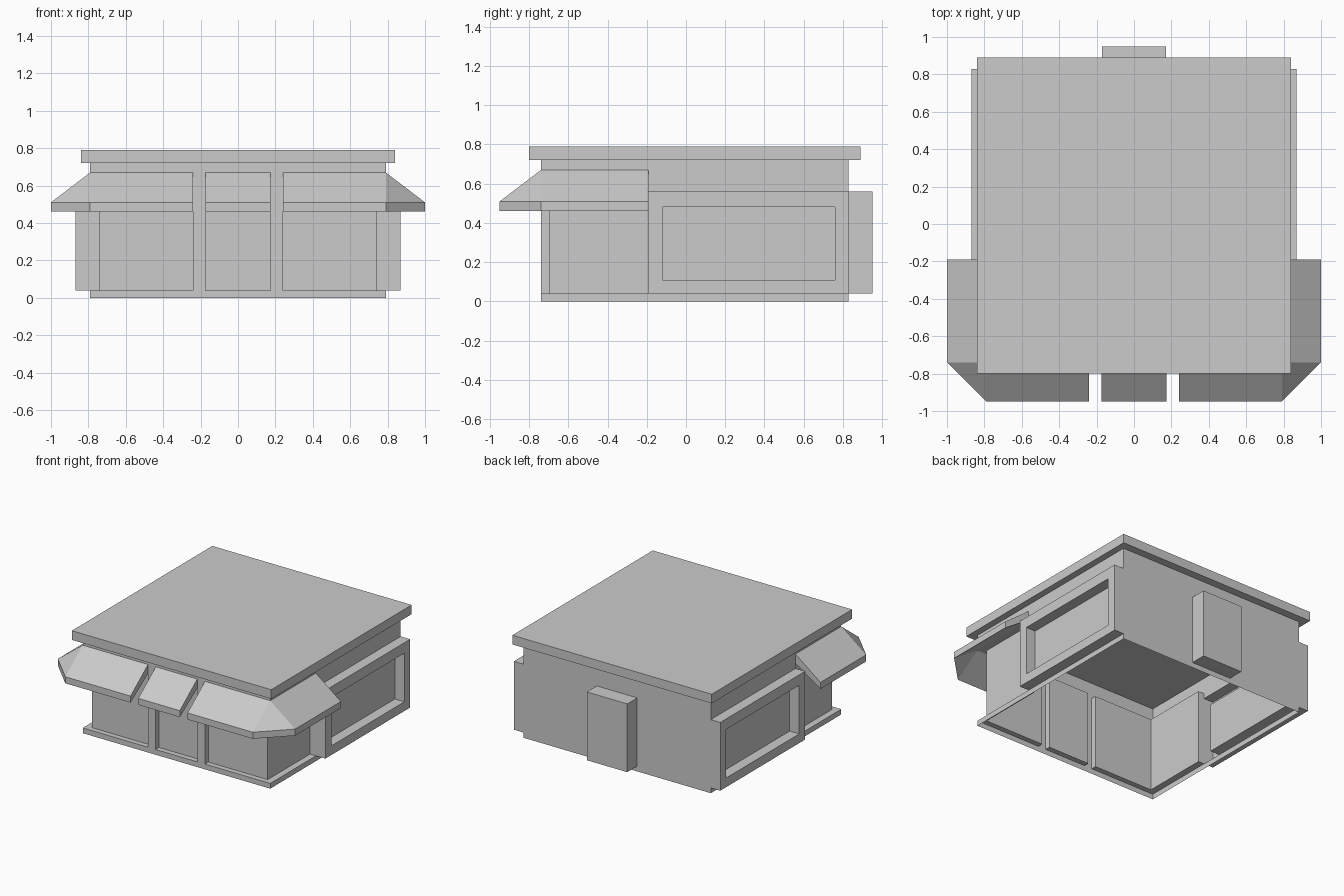
import bpy, bmesh

if "Cube" in bpy.data.objects:
    bpy.data.objects.remove(bpy.data.objects["Cube"])

X, F, B = 0.79, -0.74, 0.83      # wall half-width, front y, back y
G = -0.70                        # recessed glass y
S = -0.19                        # where shop glazing meets the side frame
BASE, HEAD, FRAME, TOP = 0.04, 0.60, 0.56, 0.72


def make(name, faces, mirror=True):
    """Mesh object from a list of faces (lists of points), mirrored in x."""
    bm = bmesh.new()
    for f in faces:
        bm.faces.new([bm.verts.new(p) for p in f])
    bmesh.ops.remove_doubles(bm, verts=bm.verts, dist=1e-4)
    me = bpy.data.meshes.new(name)
    bm.to_mesh(me)
    bm.free()
    ob = bpy.data.objects.new(name, me)
    bpy.context.collection.objects.link(ob)
    if mirror:
        m = ob.modifiers.new("mirror", "MIRROR")
        m.use_clip = True
    return ob


def strip(path, z0, z1):
    """Vertical walls along a plan path."""
    return [[(*a, z0), (*b, z0), (*b, z1), (*a, z1)] for a, b in zip(path, path[1:])]


def flat(x0, y0, x1, y1, z, up=True):
    f = [(x0, y0, z), (x1, y0, z), (x1, y1, z), (x0, y1, z)]
    return f if up else f[::-1]


def bridge(a, b, closed=False):
    """Quads between two loops of equal length; repeated points give triangles."""
    n = len(a)
    out = []
    for i in range(n if closed else n - 1):
        j = (i + 1) % n
        q = [a[i], a[j], b[j], b[i]]
        out.append([p for k, p in enumerate(q) if p not in q[:k]])
    return out


# Plinth strip and plain walls, an open-bottomed shell
walls = strip([(0, F), (X, F), (X, B), (0, B)], 0, BASE)
walls += strip([(0, F), (X, F), (X, S)], HEAD, TOP)
walls += strip([(X, S), (X, B)], FRAME, TOP)
walls += strip([(X, B), (0.17, B)], BASE, TOP)
walls += strip([(0.17, B), (0, B)], FRAME, TOP)
make("walls", walls)

# Recessed shop glazing, pillars, sills and heads
shop = strip([(0, G), (0.175, G), (0.175, F), (0.24, F), (0.24, G),
              (0.74, G), (0.74, S), (X, S)], BASE, HEAD)
for z, up in ((BASE, True), (HEAD, False)):
    shop += [flat(0, F, 0.175, G, z, up), flat(0.24, F, X, G, z, up),
             flat(0.74, G, X, S, z, up)]
make("shop_front", shop)


# Projecting side window frames with recessed panel
def side_loop(x, y0, y1, z0, z1):
    return [(x, y0, z0), (x, y1, z0), (x, y1, z1), (x, y0, z1)]


outer, inner = (S, B, BASE, FRAME), (-0.12, 0.76, 0.11, 0.48)
loops = [side_loop(X, *outer), side_loop(0.87, *outer),
         side_loop(0.87, *inner), side_loop(X, *inner)]
frame = [loops[-1]]
for a, b in zip(loops, loops[1:]):
    frame += bridge(a, b, closed=True)
make("side_window_frame", frame)

# Box on the back wall
make("rear_box", strip([(0.17, B), (0.17, 0.95), (0, 0.95)], BASE, FRAME)
     + [flat(0, B, 0.17, 0.95, FRAME), flat(0, B, 0.17, 0.95, BASE, False)])


# Awnings: sloping slabs with an upright lip
def awning(wall, edge, ends):
    lv = [[(*p, z) for p in path] for path, z in
          ((wall, HEAD), (edge, 0.46), (edge, 0.51), (wall, 0.67))]
    faces = []
    for a, b in zip(lv, lv[1:]):
        faces += bridge(a, b)
    if 0 in ends:
        faces.append([l[0] for l in lv][::-1])
    if -1 in ends:
        faces.append([l[-1] for l in lv])
    return faces


make("centre_awning", awning([(0, F), (0.175, F)], [(0, -0.95), (0.175, -0.95)], [-1]))
make("corner_awning", awning([(0.24, F), (X, F), (X, F), (X, S)],
                             [(0.24, -0.95), (X, -0.95), (1, F), (1, S)], [0, -1]))

# Flat roof slab
bpy.ops.mesh.primitive_cube_add(size=1, location=(0, 0.045, 0.755))
roof = bpy.context.object
roof.name = "roof"
roof.scale = (1.68, 1.69, 0.07)
